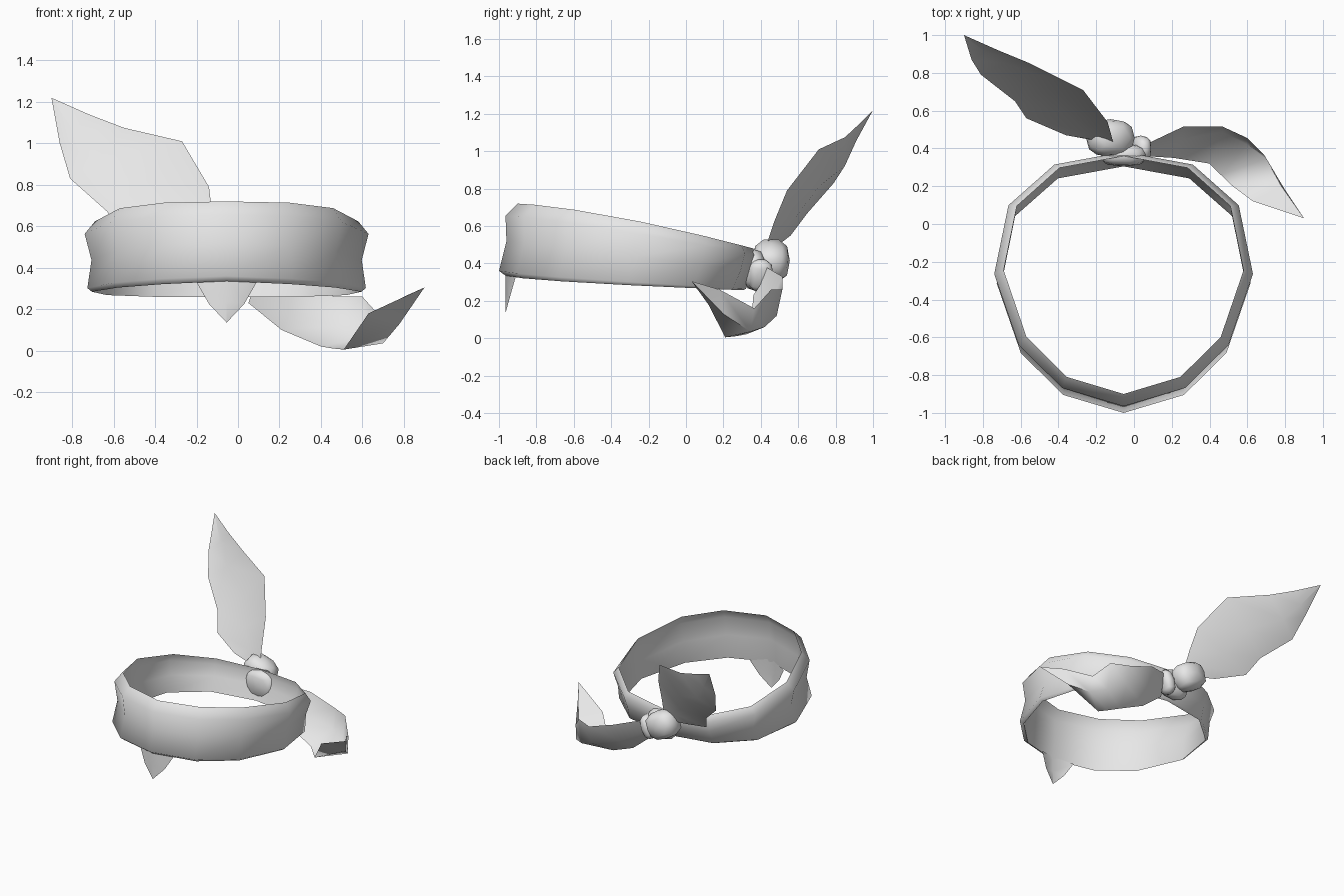
import bpy, math
from mathutils import Matrix, Vector

cube = bpy.data.objects.get("Cube")
if cube:
    bpy.data.objects.remove(cube)

cloth = bpy.data.materials.new("pale_grey_cloth")
cloth.use_nodes = True
cloth.diffuse_color = (0.8, 0.8, 0.8, 1)
cloth.node_tree.nodes["Principled BSDF"].inputs["Base Color"].default_value = cloth.diffuse_color

CX = -0.055  # middle of the band


def finish(obj, angle):
    obj.data.materials.append(cloth)
    bpy.ops.object.select_all(action="DESELECT")
    obj.select_set(True)
    bpy.context.view_layer.objects.active = obj
    bpy.ops.object.shade_smooth_by_angle(angle=math.radians(angle))


def loft(name, rows, closed=False, angle=75):
    """Skin a grid of points, row to row; closed makes a ring-shaped tube."""
    n, m = len(rows), len(rows[0])
    verts = [p for row in rows for p in row]
    faces = [(i * m + j, i * m + (j + 1) % m,
              (i + 1) % n * m + (j + 1) % m, (i + 1) % n * m + j)
             for i in range(n if closed else n - 1)
             for j in range(m if closed else m - 1)]
    mesh = bpy.data.meshes.new(name)
    mesh.from_pydata(verts, [], faces)
    obj = bpy.data.objects.new(name, mesh)
    bpy.context.collection.objects.link(obj)
    finish(obj, angle)


# Twelve-sided outline as (side fraction, front-to-back fraction)
half = [(0, 0), (.475, .072), (.81, .24), (1, .52), (.89, .79), (.535, .95), (0, 1)]
outline = half + [(-x, f) for x, f in half[-2:0:-1]]


def band_ring(front, back, width, z_front, z_back, power):
    return [(CX + width * x, front + (back - front) * f,
             z_front + (z_back - z_front) * f ** power) for x, f in outline]


# Headband: waisted outside, bottom lip, thin inner wall
loft("headband", [band_ring(*r) for r in (
    (-.965, .305, .65, .335, .257, .65),
    (-1.0, .32, .672, .36, .265, .75),
    (-.96, .36, .652, .52, .36, 1),
    (-.965, .382, .685, .655, .44, 1.3),
    (-.90, .36, .635, .72, .48, 1.4),
    (-.945, .365, .667, .65, .435, 1.3),
    (-.945, .345, .638, .52, .36, 1))], closed=True)

# Pointed flap under the front
loft("front_point", [
    [(CX - .145, -.91, .33), (CX, -.965, .36), (CX + .145, -.91, .33)],
    [(CX - .085, -.94, .225), (CX, -.966, .24), (CX + .085, -.94, .225)],
    [(CX, -.965, .135)] * 3])


def lump(name, centre, radii, turn=0):
    """A knotted bulge of cloth: a low-poly ball pushed towards a box."""
    bpy.ops.mesh.primitive_ico_sphere_add(subdivisions=2, radius=1)
    obj = bpy.context.object
    obj.name = name
    for v in obj.data.vertices:
        v.co = [math.copysign(abs(c) ** .75, c) for c in v.co]
    obj.data.transform(Matrix.Translation(centre) @ Matrix.Rotation(math.radians(turn), 4, "Y")
                       @ Matrix.Diagonal(Vector((*radii, 1))))
    finish(obj, 60)


# Knot at the back
lump("main_knot", (-.125, .455, .415), (.125, .1, .105), 25)
lump("side_knot", (.035, .4, .335), (.045, .068, .092), 20)
lump("knot_wrap", (CX, .365, .365), (.125, .06, .11))

# Rising tail: upper edge, soft ridge, lower edge
upper = [(-.11, .43, .5), (-.12, .47, .62), (-.14, .54, .79), (-.27, .71, 1.01),
         (-.55, .85, 1.075), (-.72, .92, 1.14), (-.9, 1, 1.22)]
lower = [(-.25, .45, .46), (-.36, .47, .48), (-.57, .56, .55), (-.63, .65, .67),
         (-.81, .79, .83), (-.86, .87, 1), (-.9, 1, 1.22)]
ridge = [(Vector(a) + Vector(b)) / 2 + Vector((0, .03, -.03)) * k
         for a, b, k in zip(upper, lower, (0, .5, 1, 1, 1, .5, 0))]
loft("rising_tail", list(zip(upper, ridge, lower)))

# Drooping tail: front edge, bottom fold, back edge
tip = (.9, .03, .305)
front = [(.05, .36, .23), (.21, .35, .1), (.4, .32, .02), (.46, .26, .01),
         (.51, .21, .005), (.63, .12, .18), tip]
fold = [(.07, .4, .29), (.25, .45, .18), (.47, .485, .12), (.6, .42, .06),
        (.7, .345, .035), (.78, .2, .13), tip]
back = [(.08, .43, .38), (.26, .515, .33), (.47, .515, .26), (.6, .455, .26),
        (.69, .365, .16), (.8, .18, .26), tip]
loft("drooping_tail", list(zip(front, fold, back)))
